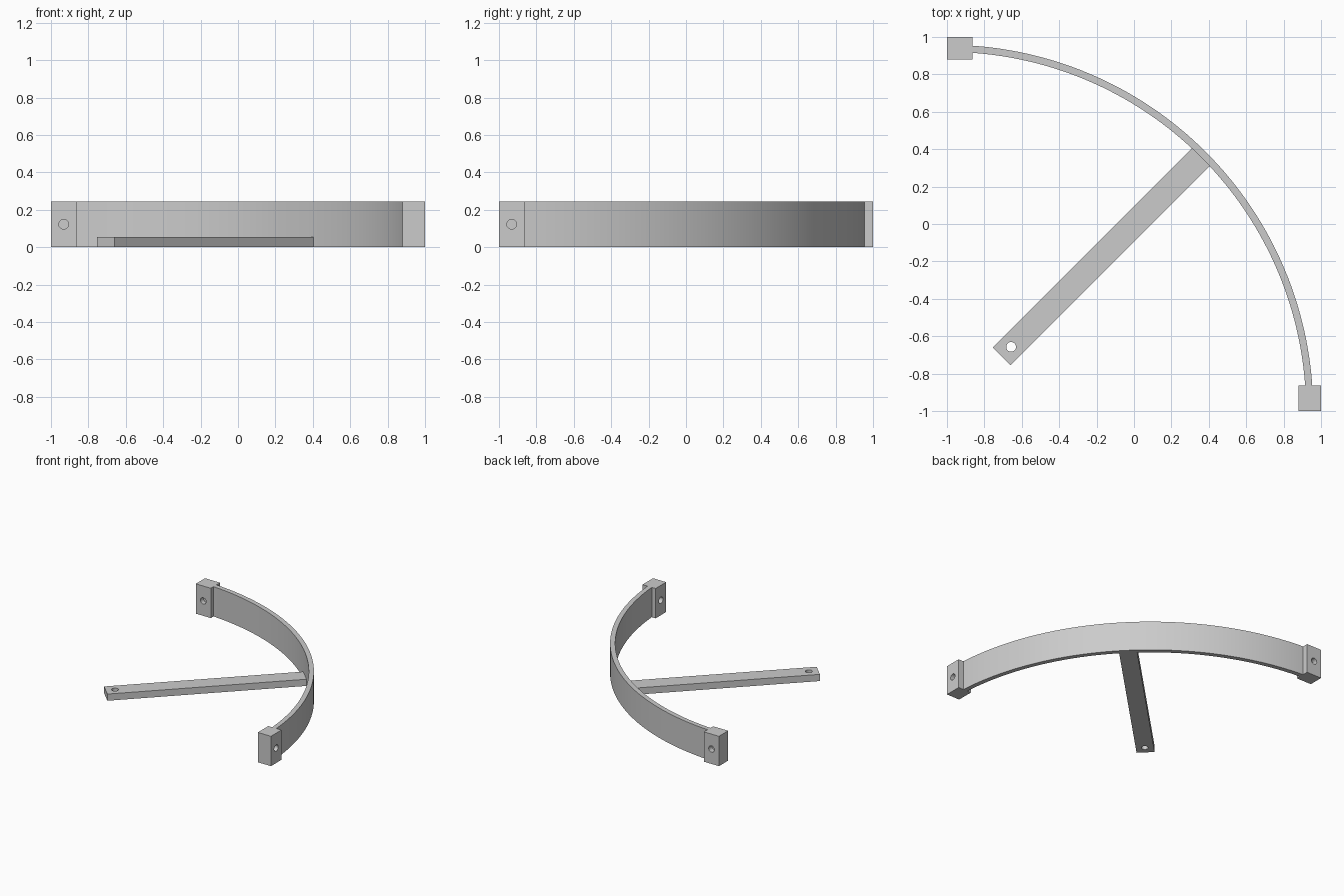
import bpy, bmesh, math
from mathutils import Matrix, Vector

old = bpy.data.objects.get("Cube")
if old:
    bpy.data.objects.remove(old, do_unlink=True)

HEIGHT = 0.245
HOLE_R = 0.026
CENTRE = -1.0            # arc centre on both x and y
R_IN, R_OUT = 1.92, 1.958

grey = bpy.data.materials.new("light_grey")
grey.use_nodes = True
grey.diffuse_color = (0.6, 0.6, 0.6, 1)
grey.node_tree.nodes["Principled BSDF"].inputs["Base Color"].default_value = (0.6, 0.6, 0.6, 1)


def make_object(name, bm):
    bmesh.ops.recalc_face_normals(bm, faces=bm.faces)
    mesh = bpy.data.meshes.new(name)
    bm.to_mesh(mesh)
    bm.free()
    mesh.materials.append(grey)
    ob = bpy.data.objects.new(name, mesh)
    bpy.context.collection.objects.link(ob)
    return ob


def select_only(ob):
    bpy.ops.object.select_all(action='DESELECT')
    ob.select_set(True)
    bpy.context.view_layer.objects.active = ob


def prism(name, outline, height):
    bm = bmesh.new()
    base = bm.faces.new([bm.verts.new((x, y, 0)) for x, y in outline])
    top = bmesh.ops.extrude_face_region(bm, geom=[base])["geom"]
    bmesh.ops.translate(bm, vec=(0, 0, height),
                        verts=[v for v in top if isinstance(v, bmesh.types.BMVert)])
    return make_object(name, bm)


def drill(ob, point, axis):
    """Cut a round hole through ob along axis."""
    bm = bmesh.new()
    turn = Vector((0, 0, 1)).rotation_difference(Vector(axis)).to_matrix().to_4x4()
    bmesh.ops.create_cone(bm, cap_ends=True, segments=32, radius1=HOLE_R, radius2=HOLE_R,
                          depth=0.5, matrix=Matrix.Translation(point) @ turn)
    cutter = make_object("hole_cutter", bm)
    cutter.hide_render = True
    mod = ob.modifiers.new("hole", 'BOOLEAN')
    mod.operation = 'DIFFERENCE'
    mod.solver = 'EXACT'
    mod.object = cutter
    select_only(ob)
    bpy.ops.object.modifier_apply(modifier=mod.name)
    bpy.data.objects.remove(cutter, do_unlink=True)


def smooth(ob):
    select_only(ob)
    bpy.ops.object.shade_smooth_by_angle(angle=math.radians(30))


# Curved strip: quarter ring, its ends buried in the end blocks
STEPS = 64
angles = [math.radians(0.4 + 89.2 * i / STEPS) for i in range(STEPS + 1)]
bm = bmesh.new()
rows = []
for a in angles:
    rows.append([bm.verts.new((CENTRE + r * math.cos(a), CENTRE + r * math.sin(a), z))
                 for r, z in ((R_IN, 0), (R_OUT, 0), (R_OUT, HEIGHT), (R_IN, HEIGHT))])
for p, q in zip(rows, rows[1:]):
    for k in range(4):
        n = (k + 1) % 4
        bm.faces.new((p[k], p[n], q[n], q[k]))
bm.faces.new(rows[0])
bm.faces.new(rows[-1])
smooth(make_object("curved_strip", bm))

# End blocks, mirrored across the x = y diagonal; the strip closes each hole midway
block = [(-1, 0.88), (-0.863, 0.88), (-0.863, 1), (-1, 1)]
back_block = prism("back_end_block", block, HEIGHT)
drill(back_block, (-0.932, 0.94, HEIGHT / 2), (0, 1, 0))
front_block = prism("front_end_block", [(y, x) for x, y in block], HEIGHT)
drill(front_block, (0.94, -0.932, HEIGHT / 2), (1, 0, 0))

# Radial arm along the diagonal, with a pivot hole at its free end
D = math.sqrt(0.5)
half = 0.068
arm_outline = [((s - w) * D, (s + w) * D)
               for s, w in ((-1.0, half), (-1.0, -half), (0.525, -half), (0.525, half))]
arm = prism("radial_arm", arm_outline, 0.055)
drill(arm, (-0.657, -0.657, 0.03), (0, 0, 1))

for ob in (back_block, front_block, arm):
    smooth(ob)
